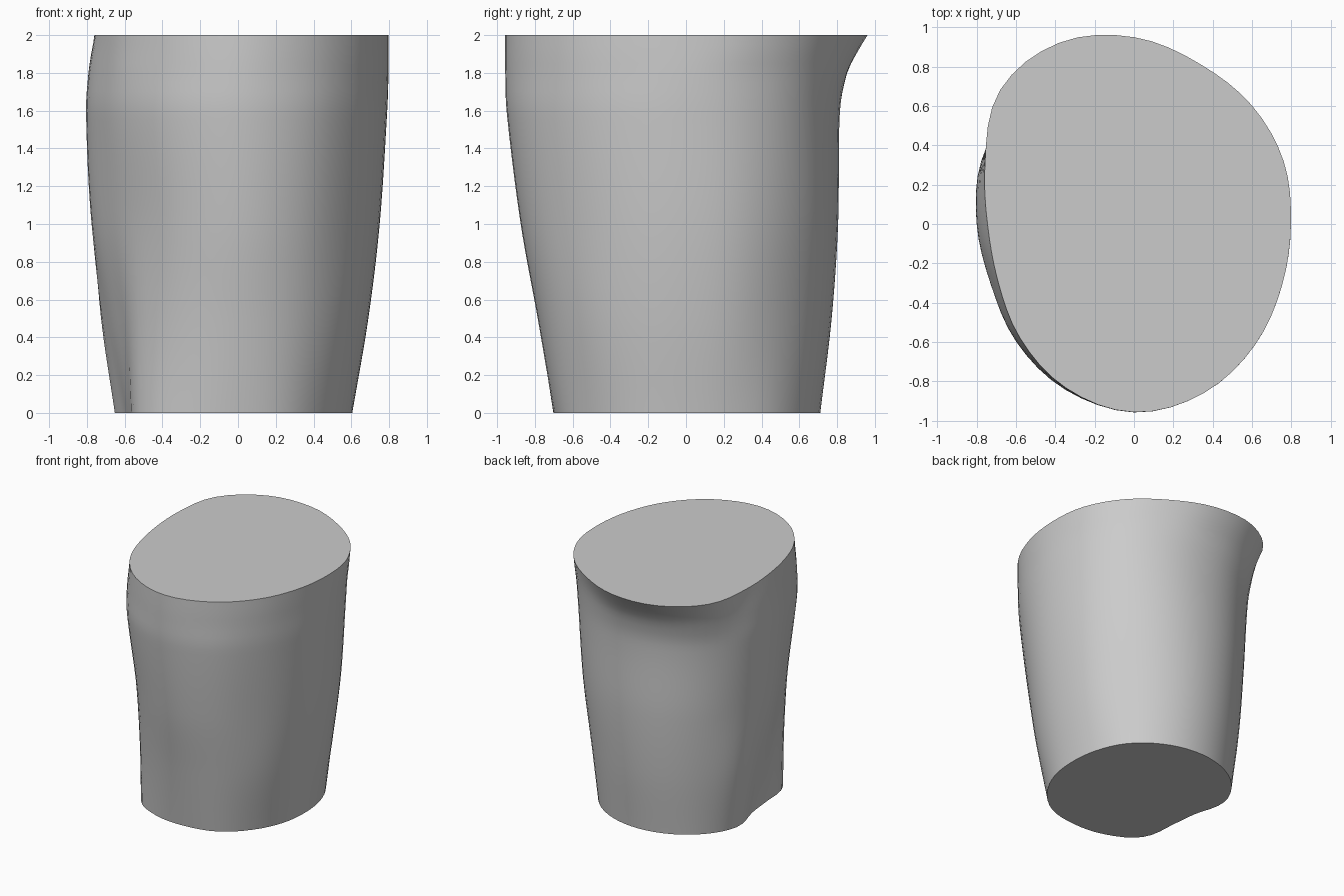
import bpy, bmesh, math

if "Cube" in bpy.data.objects:
    bpy.data.objects.remove(bpy.data.objects["Cube"])

# Cross-section radii every 22.5 degrees (from +x, anticlockwise), bottom to top
HEIGHTS = [0, 0.5, 1.0, 1.6, 1.8, 1.9, 2.0]
RADII = [
    [.605, .625, .665, .69, .71, .725, .73, .705, .60, .62, .735, .725, .70, .69, .65, .62],
    [.69, .705, .72, .745, .77, .785, .785, .775, .69, .67, .745, .775, .785, .775, .74, .705],
    [.75, .765, .775, .79, .805, .82, .82, .805, .77, .74, .775, .835, .875, .855, .80, .765],
    [.79, .80, .81, .81, .815, .835, .85, .84, .80, .79, .845, .91, .95, .925, .86, .81],
    [.797, .81, .825, .83, .85, .88, .89, .835, .785, .775, .84, .908, .957, .928, .867, .813],
    [.798, .82, .838, .85, .895, .932, .922, .828, .768, .763, .83, .906, .958, .93, .87, .815],
    [.798, .825, .85, .88, .95, .997, .963, .82, .745, .75, .82, .903, .957, .93, .87, .815],
]
SEGMENTS, STEP = 64, 0.05


def hermite(a, b, ma, mb, t):
    t2, t3 = t * t, t * t * t
    return ((2*t3 - 3*t2 + 1) * a + (t3 - 2*t2 + t) * ma
            + (3*t2 - 2*t3) * b + (t3 - t2) * mb)


def around(ring, u):
    n, i = len(ring), int(u)
    p = [ring[(i + k) % n] for k in (-1, 0, 1, 2)]
    return hermite(p[1], p[2], (p[2] - p[0]) / 2, (p[3] - p[1]) / 2, u - i)


def upward(values, z):
    last = len(HEIGHTS) - 1
    i = max(k for k in range(last) if HEIGHTS[k] <= z + 1e-9)

    def slope(k):
        lo, hi = max(k - 1, 0), min(k + 1, last)
        return (values[hi] - values[lo]) / (HEIGHTS[hi] - HEIGHTS[lo])
    h = HEIGHTS[i + 1] - HEIGHTS[i]
    return hermite(values[i], values[i + 1], slope(i) * h, slope(i + 1) * h, (z - HEIGHTS[i]) / h)


# Solid pitcher body lofted through the sections, with flat caps
bm = bmesh.new()
rings = []
for level in range(round(2 / STEP) + 1):
    z = level * STEP
    ring = []
    for s in range(SEGMENTS):
        a = 2 * math.pi * s / SEGMENTS
        r = upward([around(row, 16 * s / SEGMENTS) for row in RADII], z)
        ring.append(bm.verts.new((r * math.cos(a), r * math.sin(a), z)))
    rings.append(ring)
for low, high in zip(rings, rings[1:]):
    for s in range(SEGMENTS):
        t = (s + 1) % SEGMENTS
        bm.faces.new((low[s], low[t], high[t], high[s]))
bm.faces.new(rings[0][::-1])
bm.faces.new(rings[-1])
mesh = bpy.data.meshes.new("pitcher_body")
bm.to_mesh(mesh)
bm.free()
body = bpy.data.objects.new("pitcher_body", mesh)
bpy.context.collection.objects.link(body)

# Smooth sides, crisp rims
bpy.context.view_layer.objects.active = body
body.select_set(True)
bpy.ops.object.shade_smooth_by_angle(angle=math.radians(35))
